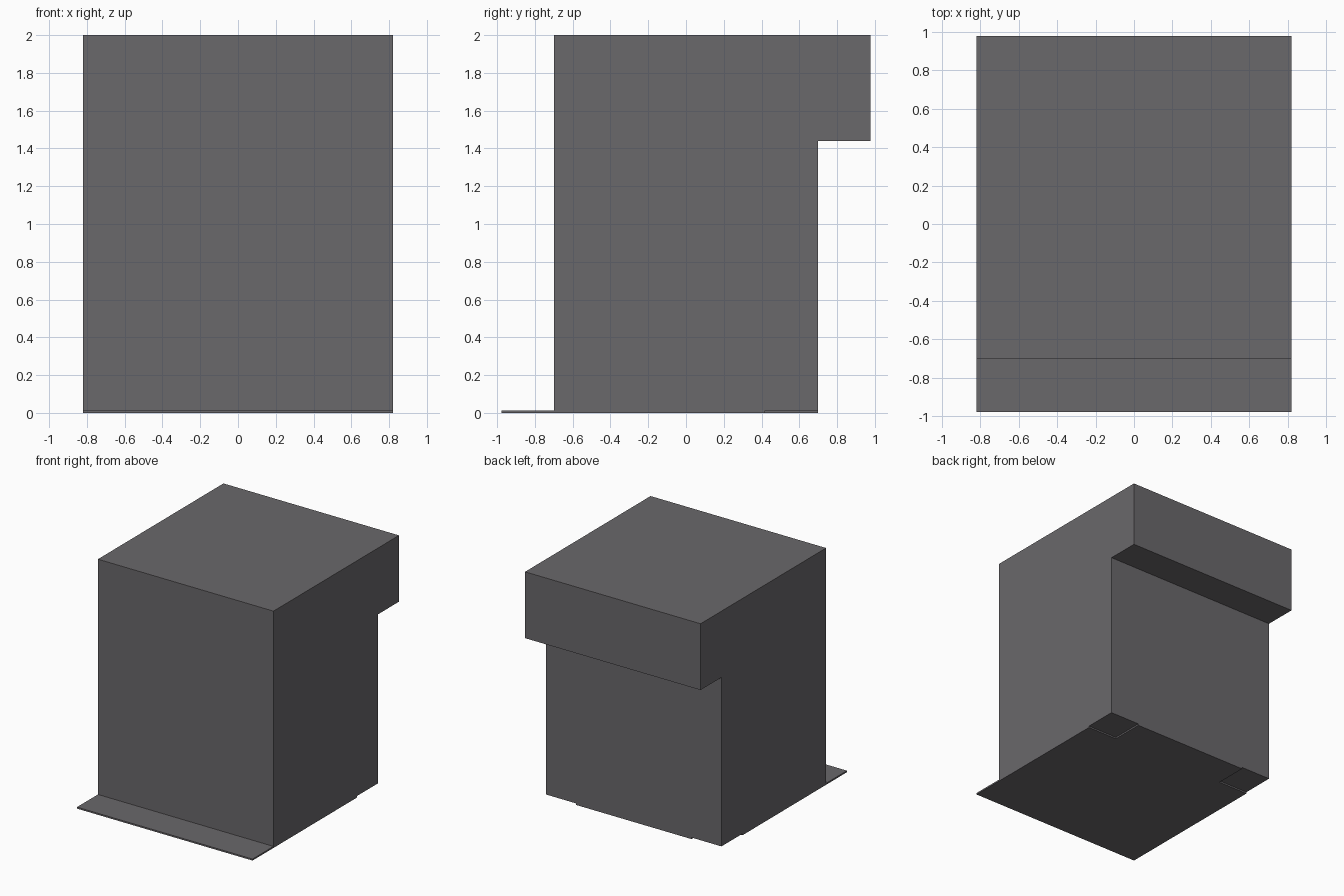
import bpy
import bmesh

default = bpy.data.objects.get("Cube")
if default:
    bpy.data.objects.remove(default, do_unlink=True)

WIDTH = 1.64
BACK = 0.698      # rear wall of the body
FRONT = -0.698    # front wall of the body
REACH = 0.977     # overhang and lip extent
PLATE = 0.013     # base plate thickness
NOTCH = 0.28      # square corner cutouts

grey = bpy.data.materials.new("dark grey")
grey.use_nodes = True
colour = (0.144, 0.138, 0.147, 1)
grey.diffuse_color = colour
grey.node_tree.nodes["Principled BSDF"].inputs["Base Color"].default_value = colour


def extrude_outline(name, points, direction):
    """Extrude a closed 3D outline along a direction into a solid."""
    bm = bmesh.new()
    face = bm.faces.new([bm.verts.new(p) for p in points])
    result = bmesh.ops.extrude_face_region(bm, geom=[face], use_keep_orig=True)
    moved = [v for v in result["geom"] if isinstance(v, bmesh.types.BMVert)]
    bmesh.ops.translate(bm, verts=moved, vec=direction)
    bmesh.ops.recalc_face_normals(bm, faces=bm.faces)
    mesh = bpy.data.meshes.new(name)
    bm.to_mesh(mesh)
    bm.free()
    mesh.materials.append(grey)
    obj = bpy.data.objects.new(name, mesh)
    bpy.context.collection.objects.link(obj)
    return obj


half = WIDTH / 2

# Box body with the rear overhang, as one side profile
profile = [(FRONT, PLATE), (BACK, PLATE), (BACK, 1.44),
           (REACH, 1.44), (REACH, 2), (FRONT, 2)]
extrude_outline("body", [(-half, y, z) for y, z in profile], (WIDTH, 0, 0))

# Base plate with a front lip and two notched rear corners
right_side = [(half, -REACH), (half, BACK - NOTCH),
              (half - NOTCH, BACK - NOTCH), (half - NOTCH, BACK)]
outline = right_side + [(-x, y) for x, y in reversed(right_side)]
extrude_outline("base_plate", [(x, y, 0) for x, y in outline], (0, 0, PLATE))
